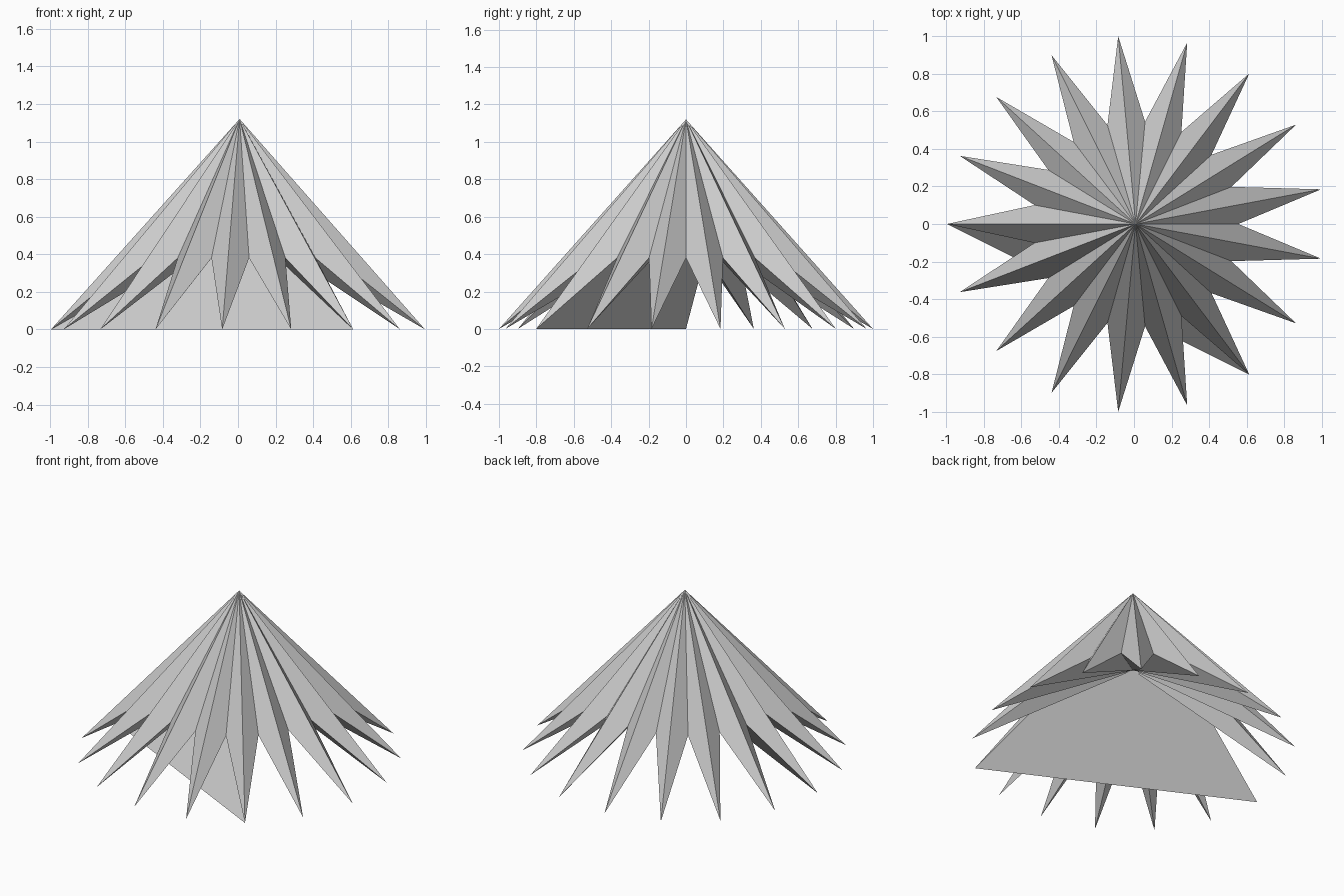
import bpy, bmesh, math

cube = bpy.data.objects.get("Cube")
if cube:
    bpy.data.objects.remove(cube, do_unlink=True)

POINTS = 17
TIP_R, VALLEY_R = 1.004, 0.547
VALLEY_Z, APEX_Z, INNER_Z = 0.38, 1.12, 0.57
CX = 0.0085                      # centres the odd-numbered star in x

grey = bpy.data.materials.new("light grey")
grey.diffuse_color = (0.6, 0.6, 0.6, 1)
grey.use_nodes = True
bsdf = next(n for n in grey.node_tree.nodes if n.type == 'BSDF_PRINCIPLED')
bsdf.inputs["Base Color"].default_value = (0.6, 0.6, 0.6, 1)


def rim_point(i):
    """Rim corner i: even corners are tips on the ground, odd ones raised valleys."""
    a = math.pi + math.pi * i / POINTS
    r, z = (TIP_R, 0.0) if i % 2 == 0 else (VALLEY_R, VALLEY_Z)
    return (CX + r * math.cos(a), r * math.sin(a), z)


def add_object(name, bm):
    mesh = bpy.data.meshes.new(name)
    bm.to_mesh(mesh)
    bm.free()
    mesh.materials.append(grey)
    obj = bpy.data.objects.new(name, mesh)
    bpy.context.collection.objects.link(obj)
    return obj


# Pleated star cone: outer fan from the apex, inner fan from the raised centre
bm = bmesh.new()
rim = [bm.verts.new(rim_point(i)) for i in range(2 * POINTS)]
apex = bm.verts.new((CX, 0, APEX_Z))
centre = bm.verts.new((CX, 0, INNER_Z))
for i, v in enumerate(rim):
    w = rim[(i + 1) % len(rim)]
    bm.faces.new((v, w, apex))
    bm.faces.new((w, v, centre))
add_object("pleated_star_cone", bm)

# Flat triangular panel beneath, spanning two tips and the inner centre
bm = bmesh.new()
corners = [rim_point(0), rim_point(12), (CX, 0, INNER_Z)]
bm.faces.new([bm.verts.new(c) for c in corners])
add_object("underside_panel", bm)
